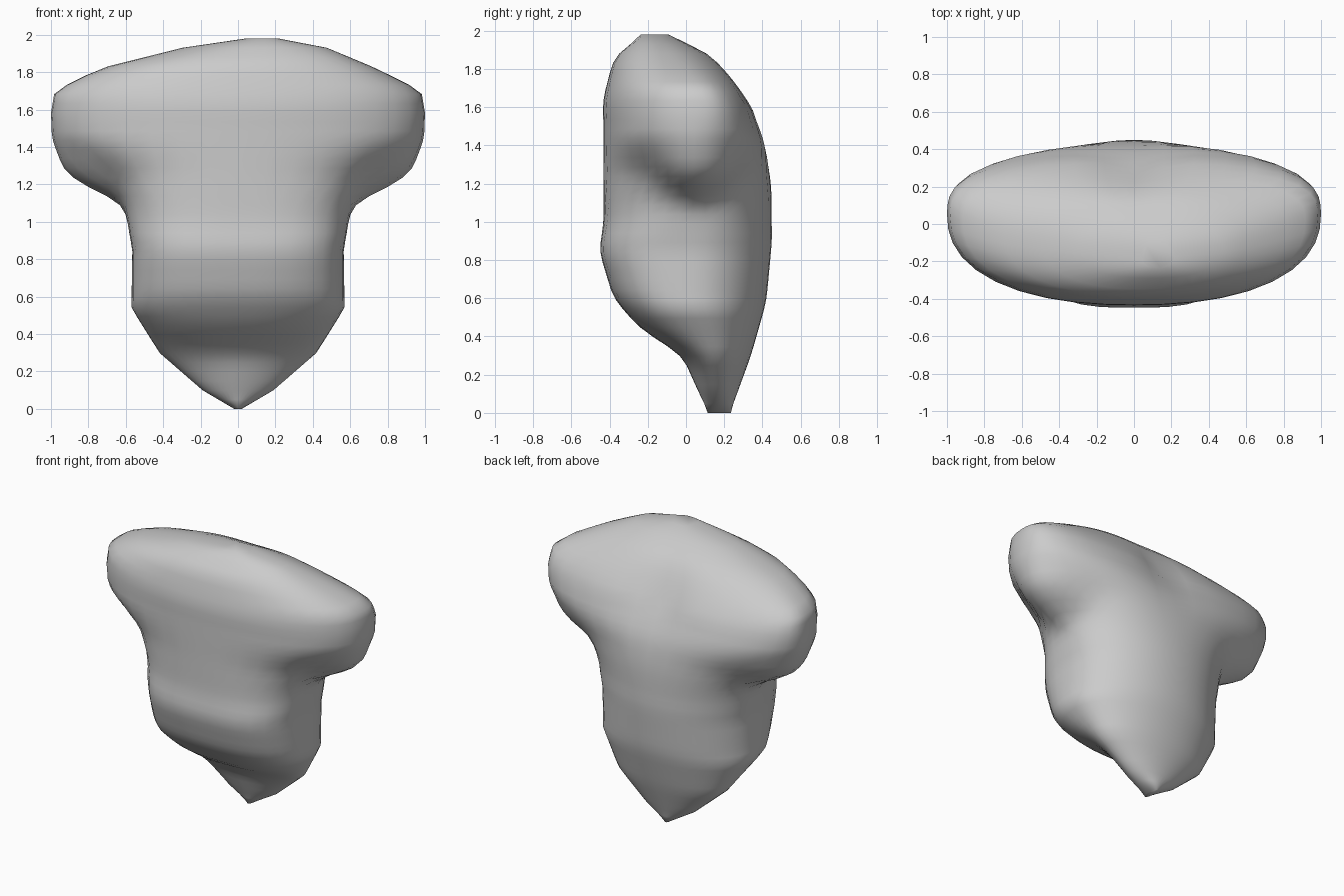
import bpy, bmesh
from math import cos, sin, pi, exp

if "Cube" in bpy.data.objects:
    bpy.data.objects.remove(bpy.data.objects["Cube"])

SIDES, RINGS, HEIGHT = 40, 41, 1.98

# Outline profiles as (height, value), read from the front and side views
half_width = [(0, .02), (.1, .19), (.3, .42), (.54, .57), (.85, .565), (1.1, .61),
              (1.26, .68), (1.45, 1), (1.58, 1), (1.7, .98), (1.82, .74), (1.93, .39), (1.98, .09)]
front = [(0, .12), (.1, .07), (.3, -.02), (.44, -.24), (.6, -.38), (.85, -.455), (1, -.43),
         (1.64, -.435), (1.87, -.375), (1.98, -.22)]
back = [(0, .23), (.3, .34), (.58, .42), (.9, .45), (1.2, .45), (1.4, .43),
        (1.6, .35), (1.77, .23), (1.91, .1), (1.98, -.13)]
side_tip = [(0, .18), (.3, .14), (.58, .03), (1.69, .05), (1.98, -.17)]
front_square = [(0, 2), (.2, 1.7), (.44, 2.5), (.85, 3.2), (1.2, 2.9), (1.45, 2.3)]
back_square = [(0, 2), (1, 2.1), (1.45, 2.7), (1.66, 3.1), (1.85, 2.4)]
arm_width = [(1.1, .63), (1.2, .84), (1.26, .93), (1.45, 1)]
arm_front = [(1.08, .08), (1.2, .23), (1.34, .36), (1.45, .43)]
arm_back = [(1.08, .12), (1.2, .28), (1.34, .36), (1.45, .37)]


def at(profile, z):
    """Value of a profile at height z."""
    for (z0, v0), (z1, v1) in zip(profile, profile[1:]):
        if z <= z1:
            return v0 + (v1 - v0) * max(0, z - z0) / (z1 - z0)
    return profile[-1][1]


def soft(profile, z):
    """Profile value with its corners rounded."""
    return (at(profile, z - .05) + 2 * at(profile, z) + at(profile, z + .05)) / 4


def reach(dx, dy, a, b, p):
    """How far a direction goes before it meets a superellipse."""
    return (abs(dx / a) ** p + abs(dy / b) ** p) ** (-1 / p)


# Horizontal sections: torso outline joined with the shoulder outline
bm = bmesh.new()
rings = []
for k in range(RINGS):
    z = HEIGHT * k / (RINGS - 1)
    width, tip = at(half_width, z), soft(side_tip, z)
    has_arm = 1.08 < z < 1.45
    reach_x = max(width, at(arm_width, z)) if has_arm else width
    shift = 0.8 * max(0, z - 1.82)
    ring = []
    for i in range(SIDES):
        t = 2 * pi * i / SIDES
        rear = sin(t) > 0
        depth = soft(back, z) - tip if rear else tip - soft(front, z)
        dx, dy = cos(t) * reach_x, sin(t) * depth
        s = reach(dx, dy, width, depth, soft(back_square if rear else front_square, z))
        if has_arm:
            arm = at(arm_back if rear else arm_front, z)
            s = max(s, reach(dx, dy, reach_x, arm, 2.3))
        x, y = dx * s, tip + dy * s
        if rear:  # groove between the shoulder blades
            y -= 0.065 * exp(-(x / 0.15) ** 2 - ((z - 1.58) / 0.22) ** 2)
        ring.append(bm.verts.new((x + shift, y, z)))
    rings.append(ring)

# Skin between sections, closed at both ends
for low, high in zip(rings, rings[1:]):
    for i in range(SIDES):
        j = (i + 1) % SIDES
        bm.faces.new((low[i], low[j], high[j], high[i]))
bm.faces.new(rings[0][::-1])
bm.faces.new(rings[-1])
bmesh.ops.recalc_face_normals(bm, faces=bm.faces[:])

# Even out the creases where the shoulders meet the torso
inner = [v for ring in rings[20:32] for v in ring]
for _ in range(2):
    bmesh.ops.smooth_vert(bm, verts=inner, factor=0.4, use_axis_x=True,
                          use_axis_y=True, use_axis_z=False)
for f in bm.faces:
    f.smooth = True

mesh = bpy.data.meshes.new("torso")
bm.to_mesh(mesh)
bm.free()
torso = bpy.data.objects.new("torso", mesh)
bpy.context.collection.objects.link(torso)
